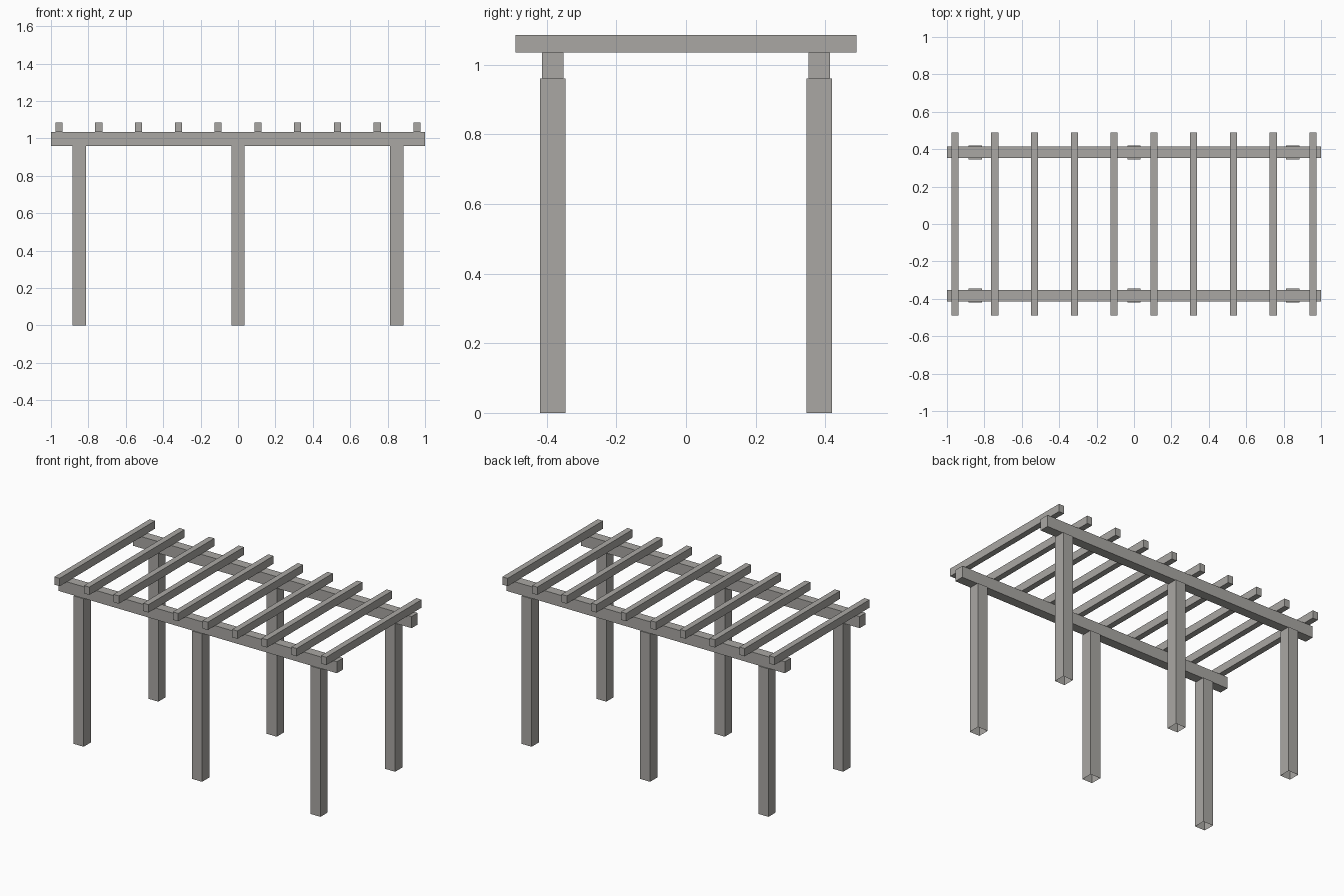
import bpy
import bmesh
from mathutils import Matrix, Vector

if "Cube" in bpy.data.objects:
    bpy.data.objects.remove(bpy.data.objects["Cube"])

wood = bpy.data.materials.new("weathered_grey")
wood.diffuse_color = (0.40, 0.39, 0.37, 1.0)
wood.use_nodes = True
wood.node_tree.nodes["Principled BSDF"].inputs["Base Color"].default_value = wood.diffuse_color


def box(name, centre, size, open_bottom=False):
    """Flat-sided timber, optionally without its underside."""
    bm = bmesh.new()
    bmesh.ops.create_cube(bm, size=1.0)
    if open_bottom:
        under = [f for f in bm.faces if f.normal.z < -0.5]
        bmesh.ops.delete(bm, geom=under, context='FACES')
    bm.transform(Matrix.Translation(centre) @ Matrix.Diagonal(Vector(size).to_4d()))
    mesh = bpy.data.meshes.new(name)
    bm.to_mesh(mesh)
    bm.free()
    mesh.materials.append(wood)
    obj = bpy.data.objects.new(name, mesh)
    bpy.context.collection.objects.link(obj)
    return obj


POST_TOP, BEAM_TOP, RAFTER_TOP = 0.96, 1.035, 1.086
ROW_Y = 0.383

# Two rows of three posts, each row carrying a long beam
for side, y in (("front", -ROW_Y), ("back", ROW_Y)):
    for place, x in (("left", -0.85), ("middle", 0.0), ("right", 0.85)):
        box(f"{side}_{place}_post", (x, y, POST_TOP / 2),
            (0.072, 0.074, POST_TOP), open_bottom=True)
    box(f"{side}_beam", (0, y, (POST_TOP + BEAM_TOP) / 2),
        (2.0, 0.062, BEAM_TOP - POST_TOP))

# Ten evenly spaced rafters across the beams
COUNT, END_X = 10, 0.957
for i in range(COUNT):
    x = -END_X + 2 * END_X * i / (COUNT - 1)
    box(f"rafter_{i + 1}", (x, 0, (BEAM_TOP + RAFTER_TOP) / 2),
        (0.038, 0.978, RAFTER_TOP - BEAM_TOP))
